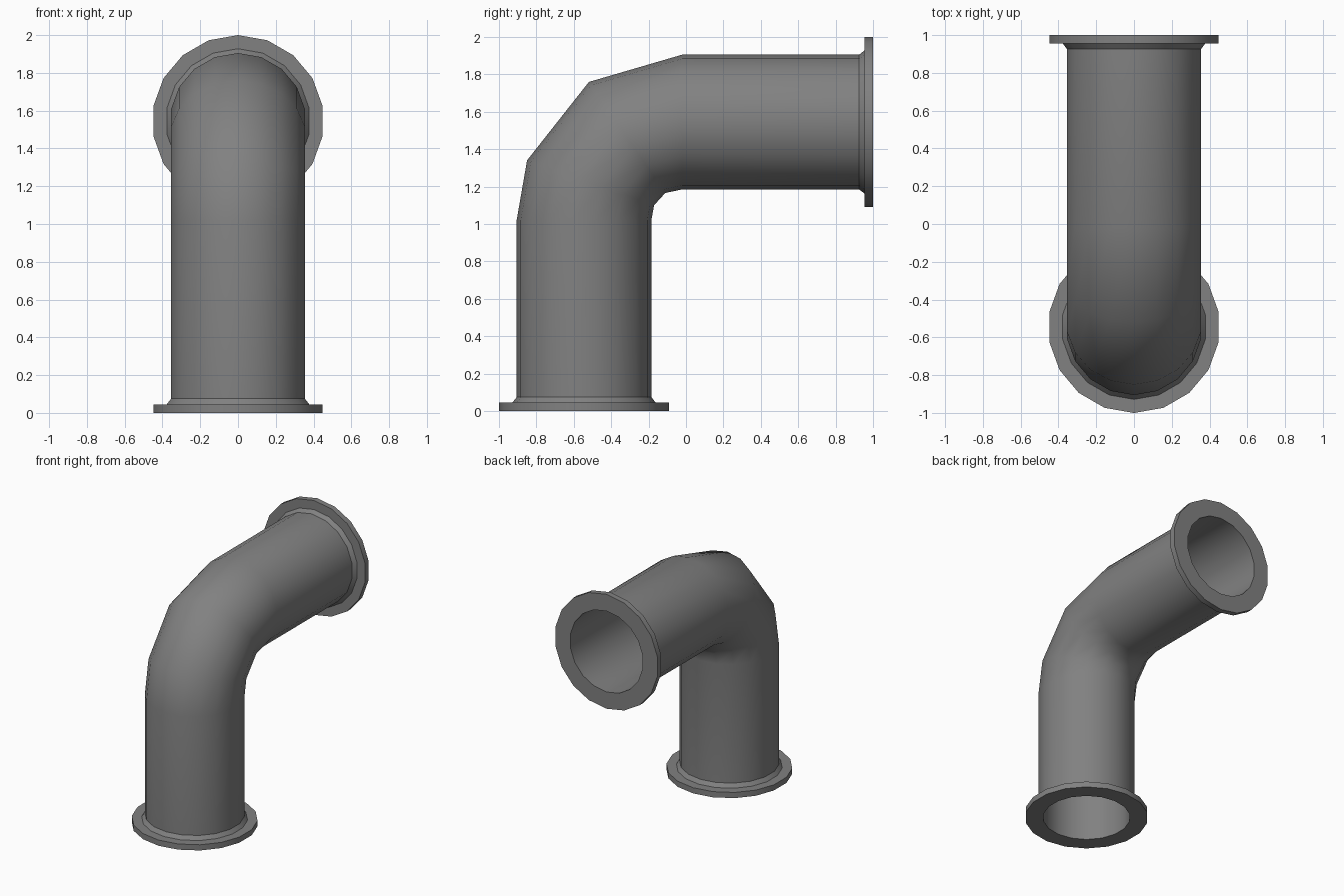
import bpy
import bmesh
from math import cos, sin, pi, radians
from mathutils import Vector

cube = bpy.data.objects.get("Cube")
if cube:
    bpy.data.objects.remove(cube)

SIDES = 18
OUTER, BORE, RIM = 0.36, 0.322, 0.455   # radii
AXIS_Y, AXIS_Z = -0.545, 1.545          # centre lines of the two legs
NECK = 0.075                            # height of each flange with its collar

grey = bpy.data.materials.new("dark_grey_metal")
grey.use_nodes = True
colour = (0.22, 0.22, 0.22, 1)
grey.diffuse_color = colour
grey.node_tree.nodes["Principled BSDF"].inputs["Base Color"].default_value = colour


def loft(name, chains, smooth_angle):
    """Skin chains of circles; each circle is (y, z, tilt in degrees, radius)."""
    bm = bmesh.new()
    for chain in chains:
        previous = None
        for y, z, tilt, radius in chain:
            a = radians(tilt)
            across = Vector((0, -cos(a), sin(a)))
            ring = []
            for i in range(SIDES):
                t = 2 * pi * i / SIDES
                offset = across * cos(t) + Vector((sin(t), 0, 0))
                ring.append(bm.verts.new(Vector((0, y, z)) + offset * radius))
            if previous:
                for i in range(SIDES):
                    j = (i + 1) % SIDES
                    bm.faces.new((previous[i], previous[j], ring[j], ring[i]))
            previous = ring
    mesh = bpy.data.meshes.new(name)
    bm.to_mesh(mesh)
    bm.free()
    mesh.materials.append(grey)
    obj = bpy.data.objects.new(name, mesh)
    bpy.context.collection.objects.link(obj)
    bpy.ops.object.select_all(action="DESELECT")
    obj.select_set(True)
    bpy.context.view_layer.objects.active = obj
    bpy.ops.object.shade_smooth_by_angle(angle=radians(smooth_angle))
    return obj


# Elbow pipe: outer wall, then inner wall running back
path = [(AXIS_Y, NECK, 0), (AXIS_Y, 1.02, 0), (-0.51, 1.22, 19.5),
        (-0.315, 1.4625, 55.5), (-0.02, AXIS_Z, 90), (1 - NECK, AXIS_Z, 90)]
outer_wall = [(*p, OUTER) for p in path]
inner_wall = [(*p, BORE) for p in reversed(path)]
loft("elbow_pipe", [outer_wall, inner_wall], 60)

# Flanges: bore, end face, rim, step and sloped collar as (height, radius)
profile = [(NECK, BORE), (0, BORE), (0, RIM), (0.045, RIM),
           (0.045, 0.383), (NECK, OUTER)]
loft("bottom_flange", [[(AXIS_Y, h, 0, r) for h, r in profile]], 30)
loft("back_flange", [[(1 - h, AXIS_Z, 90, r) for h, r in reversed(profile)]], 30)
